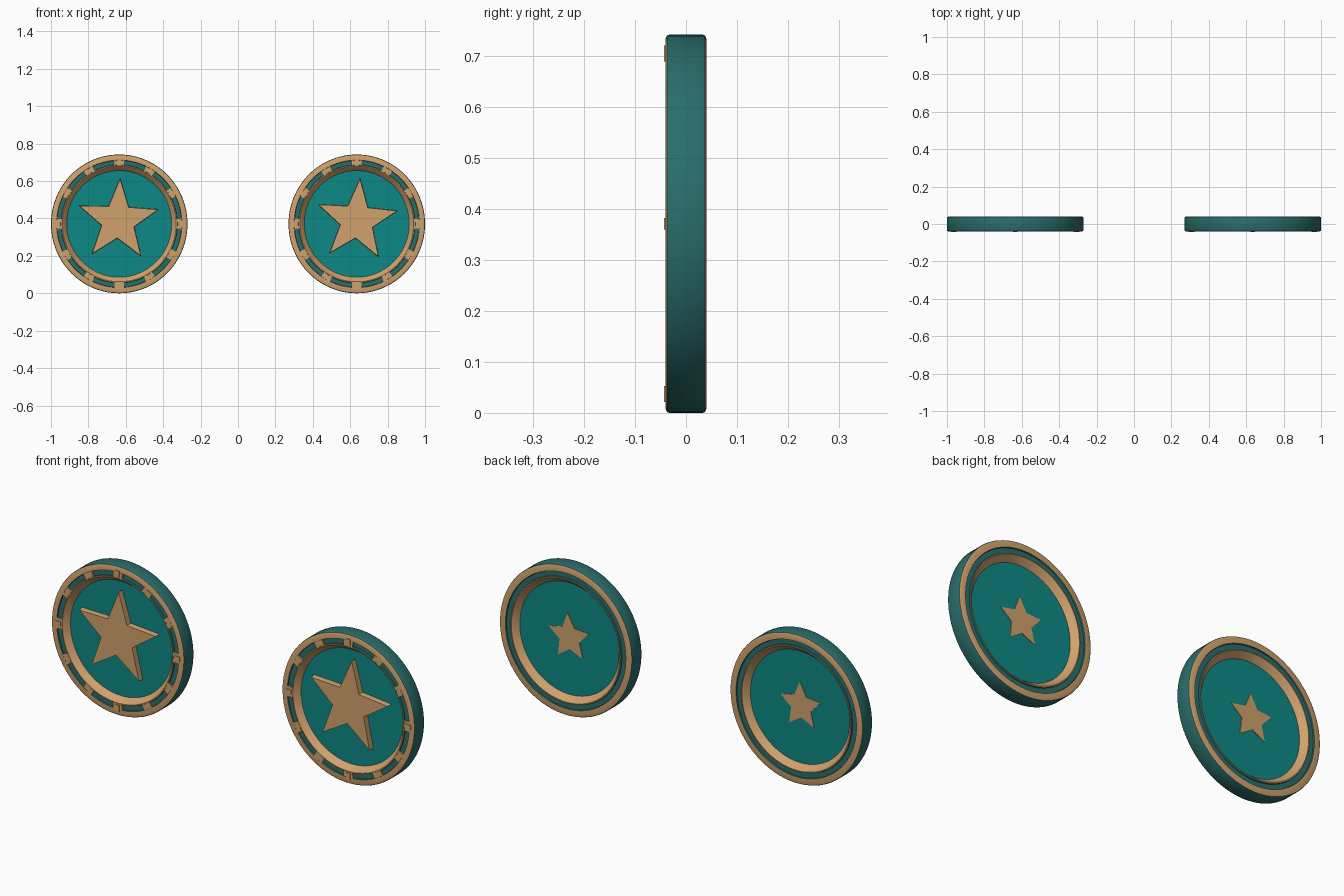
import bpy, bmesh, math

if "Cube" in bpy.data.objects:
    bpy.data.objects.remove(bpy.data.objects["Cube"])


def material(name, rgb):
    m = bpy.data.materials.new(name)
    m.diffuse_color = (*rgb, 1)
    m.use_nodes = True
    m.node_tree.nodes["Principled BSDF"].inputs["Base Color"].default_value = m.diffuse_color
    return m


TAN = material("warm tan", (0.64, 0.36, 0.15))
TEAL = material("bright teal", (0.004, 0.25, 0.24))
DARK = material("dark teal", (0.022, 0.155, 0.15))
MATS = [TAN, TEAL, DARK]
RX, RZ, CZ = 0.365 / 0.371, 1.0, 0.371   # slight oval of the discs
SEG = 96


def finish(bm, name, cx, mats, smooth=False):
    bmesh.ops.recalc_face_normals(bm, faces=bm.faces)
    me = bpy.data.meshes.new(name)
    bm.to_mesh(me)
    bm.free()
    for m in mats:
        me.materials.append(m)
    ob = bpy.data.objects.new(name, me)
    ob.location = (cx, 0, CZ)
    bpy.context.collection.objects.link(ob)
    if smooth:
        bpy.context.view_layer.objects.active = ob
        ob.select_set(True)
        bpy.ops.object.shade_smooth_by_angle(angle=math.radians(25))
        ob.select_set(False)
    return ob


# Profile: radius, y, colour of the band leading to the next point
PROFILE = [
    (0, -0.010, 1), (0.285, -0.010, 0), (0.304, -0.036, 0), (0.309, -0.040, 0),
    (0.314, -0.040, 2), (0.316, -0.034, 2), (0.339, -0.034, 2), (0.341, -0.040, 0),
    (0.363, -0.040, 0), (0.369, -0.0375, 2), (0.371, -0.033, 2), (0.371, 0.033, 2),
    (0.369, 0.0375, 0), (0.363, 0.040, 0), (0.337, 0.040, 2), (0.335, 0.034, 2),
    (0.311, 0.034, 2), (0.309, 0.040, 0), (0.304, 0.040, 0), (0.299, 0.036, 0),
    (0.278, 0.010, 1), (0, 0.010, 1)]


def lathe(name, cx):
    bm = bmesh.new()
    rings = []
    for r, y, _ in PROFILE:
        n = SEG if r else 1
        rings.append([bm.verts.new((r * RX * math.sin(2 * math.pi * i / n), y,
                                    r * RZ * math.cos(2 * math.pi * i / n))) for i in range(n)])
    for a, b, p in zip(rings, rings[1:], PROFILE):
        for i in range(SEG):
            j = (i + 1) % SEG
            q = [a[i % len(a)], a[j % len(a)], b[j % len(b)], b[i % len(b)]]
            f = bm.faces.new(list(dict.fromkeys(q)))
            f.material_index = p[2]
    return finish(bm, name, cx, MATS, True)


def add_prism(bm, pts, y0, y1, front_scale=1.0, centre=(0, 0)):
    """Extrude an x-z outline from y0 to y1, scaling the y1 end."""
    ox, oz = centre
    a = [bm.verts.new((ox + x, y0, oz + z)) for x, z in pts]
    b = [bm.verts.new((ox + x * front_scale, y1, oz + z * front_scale)) for x, z in pts]
    bm.faces.new(a)
    bm.faces.new(b)
    for i in range(len(a)):
        j = (i + 1) % len(a)
        bm.faces.new((a[i], a[j], b[j], b[i]))


def polar(r, deg):
    t = math.radians(deg)
    return (r * RX * math.sin(t), r * RZ * math.cos(t))


def star(ro, ri, tilt):
    return [polar(ri if k % 2 else ro, tilt + 36 * k) for k in range(10)]


for side, cx, tilt, ox in (("left", -0.635, 2.7, -0.006), ("right", 0.635, 4.5, 0.0)):
    lathe(side + "_disc", cx)

    # Tan bridges dividing the front groove into twelve dashes
    bm = bmesh.new()
    for k in range(12):
        arc = [30 * k + d for d in (-4.5, 0, 4.5)]
        pts = [polar(0.3405, a) for a in arc] + [polar(0.3145, a) for a in reversed(arc)]
        add_prism(bm, pts, -0.030, -0.0402)
    finish(bm, side + "_groove_bridges", cx, [TAN])

    # Four small studs on the rim
    bm = bmesh.new()
    for k in range(4):
        c = polar(0.334, 90 * k)
        w, h = (0.012, 0.017) if k % 2 == 0 else (0.017, 0.012)
        add_prism(bm, [(-w, -h), (w, -h), (w, h), (-w, h)], -0.035, -0.043, 0.92, c)
    finish(bm, side + "_rim_studs", cx, [TAN])

    # Large raised star on the front
    bm = bmesh.new()
    add_prism(bm, star(0.230, 0.094, tilt), -0.005, -0.038, 0.975, (ox, 0.017))
    finish(bm, side + "_front_star", cx, [TAN])

    # Small flat star on the back
    bm = bmesh.new()
    add_prism(bm, star(0.118, 0.058, tilt), 0.006, 0.013, 1.0, (ox, 0.008))
    finish(bm, side + "_back_star", cx, [TAN])
